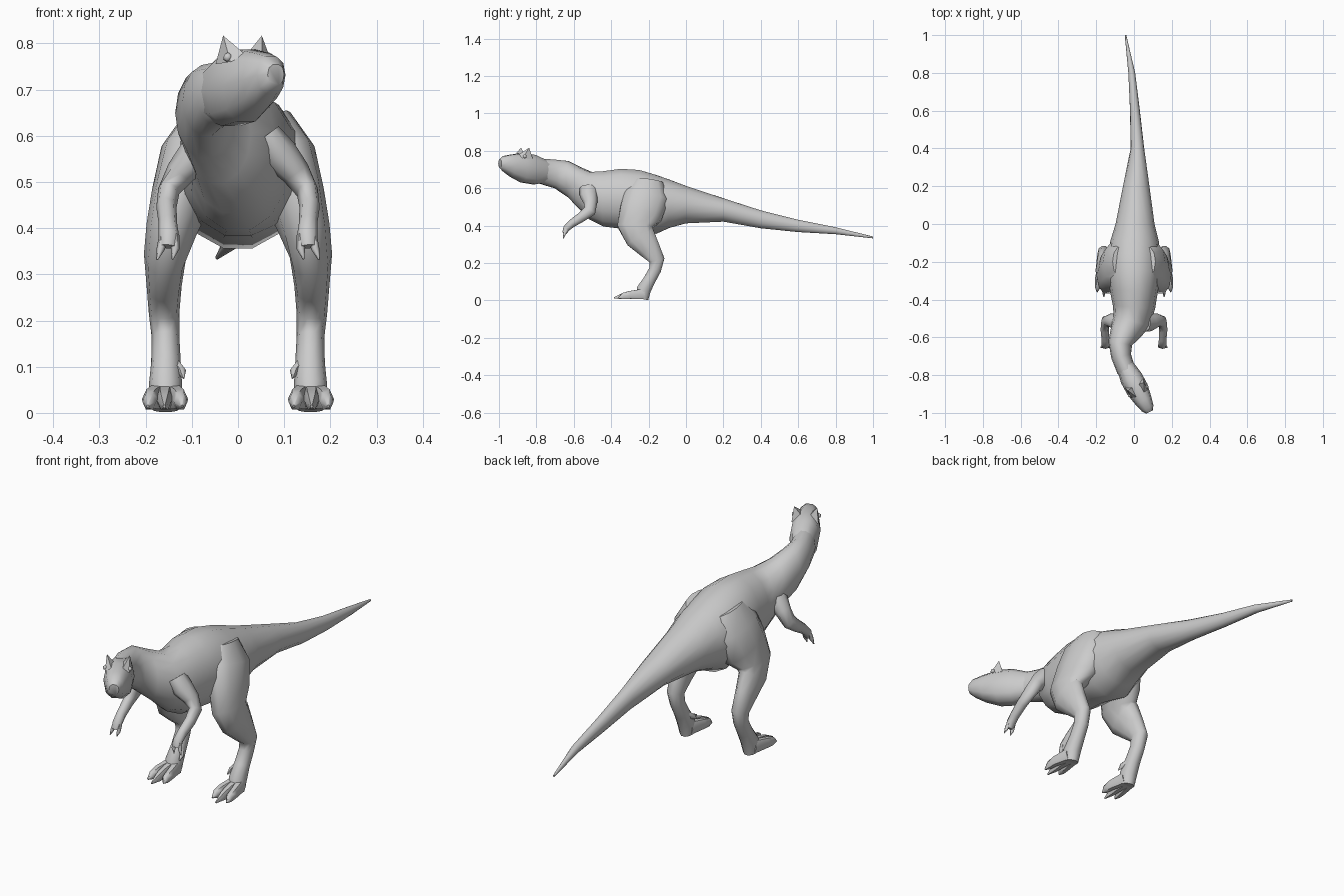
import bpy, bmesh, math
from mathutils import Vector

if "Cube" in bpy.data.objects:
    bpy.data.objects.remove(bpy.data.objects["Cube"])


def finish(bm, name, angle=60):
    bmesh.ops.recalc_face_normals(bm, faces=bm.faces)
    me = bpy.data.meshes.new(name)
    bm.to_mesh(me)
    bm.free()
    for p in me.polygons:
        p.use_smooth = True
    me.set_sharp_from_angle(angle=math.radians(angle))
    ob = bpy.data.objects.new(name, me)
    bpy.context.collection.objects.link(ob)
    return ob


def loft(bm, stations, sides, upright=False, power=2.0):
    """Skin rings along a path; station = (x, y, z, half width, half depth)."""
    pts = [Vector(s[:3]) for s in stations]
    rings = []
    for i, s in enumerate(stations):
        t = (pts[min(i + 1, len(pts) - 1)] - pts[max(i - 1, 0)]).normalized()
        if upright:
            up = Vector((0, 0, 1))
            side = t.cross(up).normalized()
        else:
            up = t.cross(Vector((1, 0, 0))).normalized()
            side = up.cross(t).normalized()
        ring = []
        for k in range(sides):
            a = 2 * math.pi * k / sides
            c, d = math.cos(a), math.sin(a)
            c = math.copysign(abs(c) ** (2 / power), c)
            d = math.copysign(abs(d) ** (2 / power), d)
            ring.append(bm.verts.new(pts[i] + side * c * s[3] + up * d * s[4]))
        rings.append(ring)
    for a, b in zip(rings, rings[1:]):
        for k in range(sides):
            n = (k + 1) % sides
            bm.faces.new((a[k], a[n], b[n], b[k]))
    bm.faces.new(rings[0])
    bm.faces.new(rings[-1])


def spine(rows):
    """Rows of (x, y, top z, bottom z, half width) to loft stations."""
    return [(x, y, (t + b) / 2, w, (t - b) / 2) for x, y, t, b, w in rows]


# Tail, torso and curved neck
bm = bmesh.new()
loft(bm, spine([
    (-.045, 1.0, .342, .332, .004), (-.012, .8, .392, .354, .018),
    (.005, .6, .432, .365, .026), (.018, .4, .483, .385, .036),
    (.012, .2, .548, .42, .07), (.006, .0, .615, .41, .103),
    (.004, -.09, .65, .385, .128), (0, -.16, .675, .352, .14),
    (0, -.25, .702, .375, .142), (0, -.35, .708, .38, .128),
    (0, -.44, .695, .392, .112), (-.012, -.51, .69, .43, .102),
    (-.045, -.57, .715, .495, .082), (-.073, -.63, .748, .55, .064),
    (-.068, -.70, .755, .598, .053), (-.043, -.77, .76, .62, .05),
    (-.02, -.81, .76, .63, .045)]), 14, upright=True)
finish(bm, "body")

# Head, turned to one side
bm = bmesh.new()
loft(bm, spine([
    (-.05, -.745, .75, .63, .045), (-.015, -.815, .782, .618, .06),
    (.018, -.875, .79, .628, .06), (.05, -.935, .782, .66, .047),
    (.072, -.975, .773, .69, .035), (.082, -.995, .755, .71, .02)]),
    10, upright=True, power=2.4)
finish(bm, "head", 50)

# Brow horns and eyes, placed in the head's turned frame
fwd = Vector((.46, -.89, 0))
right = Vector((.89, .46, 0))
mid = Vector((.012, -.865, 0))
for s, label in ((1, "right"), (-1, "left")):
    bm = bmesh.new()
    base = [mid + right * s * r + fwd * f + Vector((0, 0, z)) for r, f, z in
            ((.012, -.01, .775), (.055, -.025, .755), (.05, .035, .76), (.02, .05, .775))]
    tip = bm.verts.new(mid + right * s * .047 - fwd * .005 + Vector((0, 0, .817)))
    vs = [bm.verts.new(p) for p in base]
    for k in range(4):
        bm.faces.new((vs[k], vs[(k + 1) % 4], tip))
    bm.faces.new(vs)
    finish(bm, label + "_brow_horn", 30)
    bm = bmesh.new()
    bmesh.ops.create_icosphere(bm, subdivisions=1, radius=.011)
    bmesh.ops.translate(bm, verts=bm.verts,
                        vec=mid + right * s * .05 + fwd * .022 + Vector((0, 0, .77)))
    finish(bm, label + "_eye")


def limb(name, chains, sides):
    """Loft several chains as one limb on each side of the body."""
    for s, label in ((1, "right_"), (-1, "left_")):
        bm = bmesh.new()
        for chain in chains:
            loft(bm, [(s * c[0],) + c[1:] for c in chain], sides)
        finish(bm, label + name)


# Hind leg: thigh, shin and upright foot
limb("hind_leg", [[
    (.075, -.20, .64, .04, .08), (.098, -.21, .56, .07, .125),
    (.122, -.24, .47, .066, .122), (.145, -.272, .395, .055, .1),
    (.158, -.245, .34, .046, .085), (.16, -.195, .275, .038, .062),
    (.16, -.155, .215, .033, .043), (.157, -.165, .165, .03, .034),
    (.156, -.195, .11, .032, .034), (.157, -.225, .06, .036, .04),
    (.157, -.235, .008, .03, .035)]], 10)

# Three toes with claws, plus the small inner dewclaw
toes = []
for dx, y in ((-.03, -.355), (.002, -.385), (.032, -.36)):
    x = .157 + dx
    toes.append([(.157 + dx * .5, -.225, .035, .022, .032), (x, -.30, .03, .019, .024),
                 (x + dx * .1, -.335, .024, .015, .02), (x + dx * .2, y, .014, .003, .004)])
toes.append([(.14, -.20, .11, .012, .014), (.122, -.225, .09, .01, .012),
             (.118, -.245, .075, .002, .002)])
limb("toes", toes, 6)

# Arm: shoulder, elbow and wrist
limb("arm", [[
    (.06, -.52, .60, .035, .05), (.09, -.52, .56, .04, .048),
    (.125, -.51, .52, .032, .036), (.15, -.515, .48, .024, .034),
    (.155, -.56, .445, .022, .026), (.152, -.61, .412, .02, .022),
    (.15, -.64, .385, .022, .018), (.152, -.65, .36, .018, .012)]], 8)

# Clawed fingers
limb("fingers", [[(.15 + d, -.64, .385, .01, .011), (.153 + d * 1.3, -.65, .355, .009, .009),
                  (.16 + d * 1.4, -.655, .325 + abs(d) * .6, .002, .002)]
                 for d in (-.013, .011)], 6)
